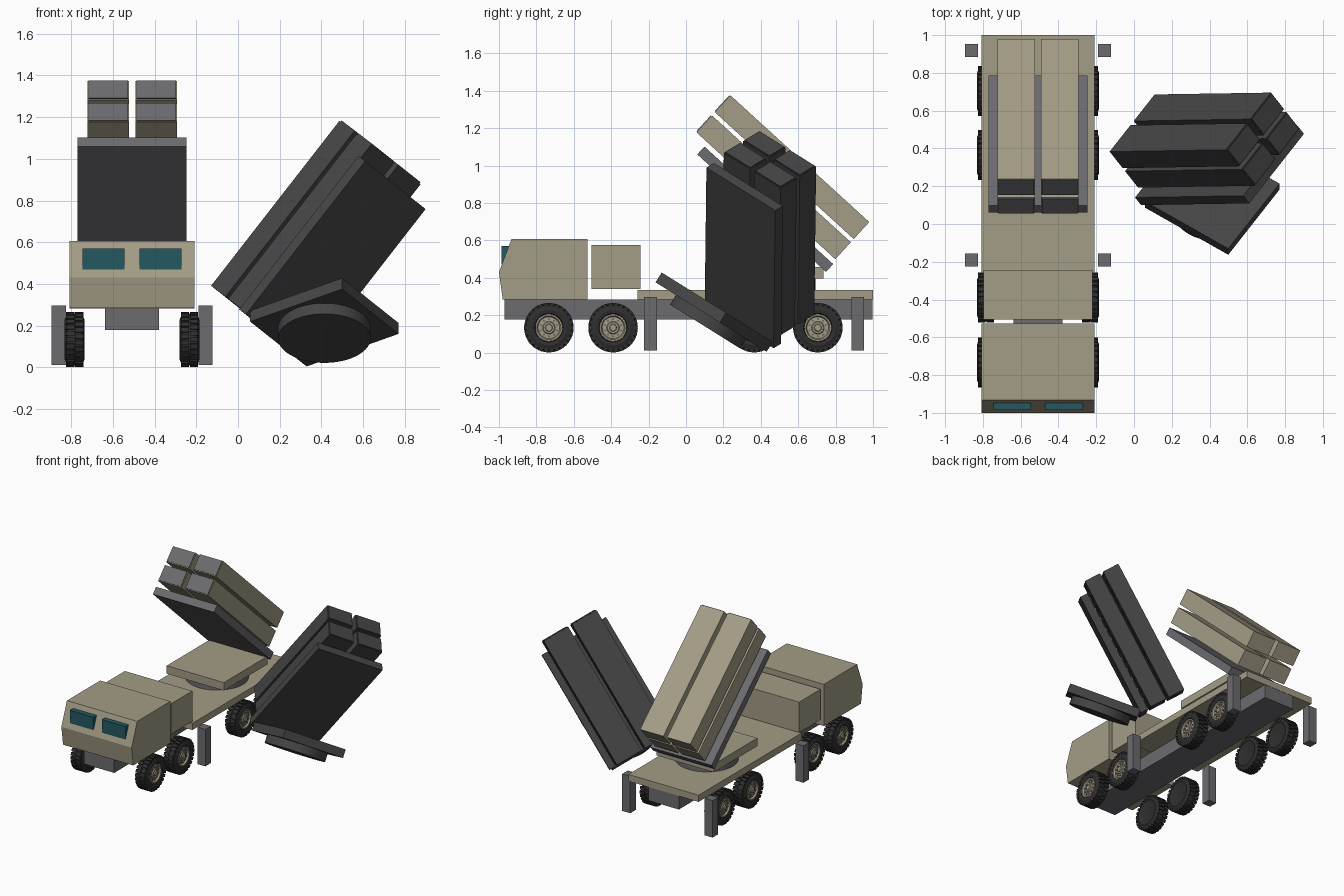
import bpy, bmesh, math
from mathutils import Matrix, Vector

old = bpy.data.objects.get("Cube")
if old:
    bpy.data.objects.remove(old, do_unlink=True)


def material(name, color):
    m = bpy.data.materials.new(name)
    m.use_nodes = True
    rgba = (*color, 1)
    m.diffuse_color = rgba
    m.node_tree.nodes["Principled BSDF"].inputs["Base Color"].default_value = rgba
    return m


SAND = material("sand paint", (0.37, 0.332, 0.24))
GREY = material("steel grey", (0.15, 0.147, 0.159))
CHARCOAL = material("charcoal", (0.06, 0.06, 0.06))
RUBBER = material("tyre rubber", (0.028, 0.028, 0.028))
GLASS = material("teal glass", (0.017, 0.098, 0.12))

T = Matrix.Translation
I = Matrix.Identity(4)
TRUCK_X = -0.508


def add(name, mesh, matrix=I):
    ob = bpy.data.objects.new(name, mesh)
    bpy.context.collection.objects.link(ob)
    ob.matrix_world = matrix
    return ob


def finish(bm, name, mat):
    bmesh.ops.recalc_face_normals(bm, faces=bm.faces)
    me = bpy.data.meshes.new(name)
    bm.to_mesh(me)
    bm.free()
    me.materials.append(mat)
    return me


def box(name, lo, hi, mat, matrix=I):
    """Box between two corners, in the frame of matrix."""
    lo, hi = Vector(lo), Vector(hi)
    bm = bmesh.new()
    bmesh.ops.create_cube(bm, size=1, matrix=Matrix.Diagonal((*(hi - lo), 1)))
    return add(name, finish(bm, name, mat), matrix @ T((lo + hi) / 2))


def lathe(bm, profile, steps=36):
    """Spin (distance along x, radius) points around the x axis."""
    vs = [bm.verts.new((t, r, 0)) for t, r in profile]
    es = [bm.edges.new(p) for p in zip(vs, vs[1:])]
    bmesh.ops.spin(bm, geom=vs + es, axis=(1, 0, 0), cent=(0, 0, 0),
                   angle=math.tau, steps=steps, use_merge=True)
    bmesh.ops.remove_doubles(bm, verts=bm.verts, dist=1e-5)


def smooth(ob):
    bpy.ops.object.select_all(action='DESELECT')
    ob.select_set(True)
    bpy.context.view_layer.objects.active = ob
    bpy.ops.object.shade_smooth_by_angle(angle=math.radians(32))


# Cab: side profile extruded across the width
HALF = 0.3
profile = [(-0.98, 0.285), (-1.0, 0.43), (-0.933, 0.607), (-0.527, 0.607), (-0.527, 0.285)]
bm = bmesh.new()
side = bm.faces.new([bm.verts.new((-HALF, y, z)) for y, z in profile])
ext = bmesh.ops.extrude_face_region(bm, geom=[side])["geom"]
bmesh.ops.translate(bm, vec=(2 * HALF, 0, 0),
                    verts=[v for v in ext if isinstance(v, bmesh.types.BMVert)])
add("cab", finish(bm, "cab", SAND), T((TRUCK_X, 0, 0)))

# Truck body
body = T((TRUCK_X, 0, 0))
for s, tag in ((-1, "right"), (1, "left")):
    x0, x1 = sorted((s * 0.036, s * 0.237))
    box(f"{tag}_windscreen", (x0, -0.986, 0.47), (x1, -0.92, 0.57), GLASS, body)
    for y, end in ((-0.19, "front"), (0.918, "rear")):
        x0, x1 = sorted((s * 0.318, s * 0.386))
        box(f"{end}_{tag}_outrigger", (x0, y - 0.034, 0.012), (x1, y + 0.034, 0.297), GREY, body)
box("equipment_box", (-0.288, -0.505, 0.34), (0.288, -0.243, 0.575), SAND, body)
box("bed", (-HALF, -0.26, 0.283), (HALF, 1.0, 0.335), SAND, body)
box("chassis", (-0.13, -0.97, 0.178), (0.13, 0.998, 0.283), GREY, body)

# Wheel meshes, outer side facing +x
WIDTH = 0.095
bm = bmesh.new()
lathe(bm, [(0.008, 0), (0.008, 0.075), (0, 0.095), (0.01, 0.12), (0.02, 0.125), (0.075, 0.125),
           (0.085, 0.12), (WIDTH, 0.095), (0.091, 0.076), (0.07, 0.072), (0.07, 0)])
COUNT = 26
for row, x in enumerate((0.026, 0.069)):
    for i in range(COUNT):
        turn = Matrix.Rotation(math.tau * (i + row / 2) / COUNT, 4, 'X')
        bmesh.ops.create_cube(bm, size=1, matrix=turn @ T((x, 0, 0.122)) @
                              Matrix.Diagonal((0.04, 0.022, 0.02, 1)))
tyre_mesh = finish(bm, "tyre", RUBBER)

bm = bmesh.new()
lathe(bm, [(0.068, 0), (0.068, 0.073), (0.09, 0.073), (0.09, 0.064), (0.078, 0.058),
           (0.08, 0.034), (0.087, 0.03), (0.087, 0.02), (0.094, 0.017), (0.094, 0)])
hub_mesh = finish(bm, "hub", SAND)

bm = bmesh.new()
for i in range(10):
    turn = Matrix.Rotation(math.tau * i / 10, 4, 'X')
    bmesh.ops.create_cone(bm, cap_ends=True, segments=8, radius1=0.006, radius2=0.006, depth=0.008,
                          matrix=turn @ T((0.081, 0, 0.046)) @ Matrix.Rotation(math.pi / 2, 4, 'Y'))
bolt_mesh = finish(bm, "wheel_bolts", GREY)

for axle, y in enumerate((-0.733, -0.39, 0.365, 0.705), 1):
    for tag, x, turn in (("left", -0.28, 0), ("right", -0.736, math.pi)):
        place = T((x, y, 0.133)) @ Matrix.Rotation(turn, 4, 'Z')
        for part, mesh in (("tyre", tyre_mesh), ("hub", hub_mesh), ("wheel_bolts", bolt_mesh)):
            ob = add(f"{tag}_{part}_{axle}", mesh, place)
            if axle == 1 and tag == "left":
                smooth(ob)


def launcher(name, frame, shell, base, caps):
    """Turntable, tilted backing panel and four canisters; origin under the base slab."""
    bm = bmesh.new()
    bmesh.ops.create_cone(bm, cap_ends=True, segments=48, radius1=0.222, radius2=0.222, depth=0.06)
    smooth(add(f"{name}_turntable", finish(bm, "turntable", base), frame @ T((0, 0, -0.03))))
    box(f"{name}_base_slab", (-0.244, -0.265, 0), (0.244, 0.265, 0.062), shell, frame)
    tilt = frame @ T((0, -0.47, -0.395)) @ Matrix.Rotation(math.radians(-42.4), 4, 'X')
    box(f"{name}_backing_panel", (-0.261, -0.67, 0.823), (0.261, 0.262, 0.88), base, tilt)
    for s, tag in ((-1, "right"), (1, "left")):
        for low, level in ((0.907, "lower"), (1.053, "upper")):
            x, w, h = s * 0.115, 0.0995, 0.123
            box(f"{name}_{level}_{tag}_canister", (x - w, -0.75, low), (x + w, 0.253, low + h),
                shell, tilt)
            e = 0.005
            box(f"{name}_{level}_{tag}_cap", (x - w + e, -0.757, low + e),
                (x + w - e, -0.749, low + h - e), caps, tilt)


launcher("truck", T((TRUCK_X, 0.47, 0.395)), SAND, GREY, GREY)

# Detached launcher, tipped and turned beside the truck
up = Vector((0, 0.53, 0.848)).normalized()
back = Vector((-0.832, 0.473, -0.291))
back = (back - up * back.dot(up)).normalized()
across = back.cross(up)
pose = Matrix((across, back, up)).transposed().to_4x4()
launcher("detached", T((0.414, 0.134, 0.19)) @ pose, CHARCOAL, CHARCOAL, CHARCOAL)
